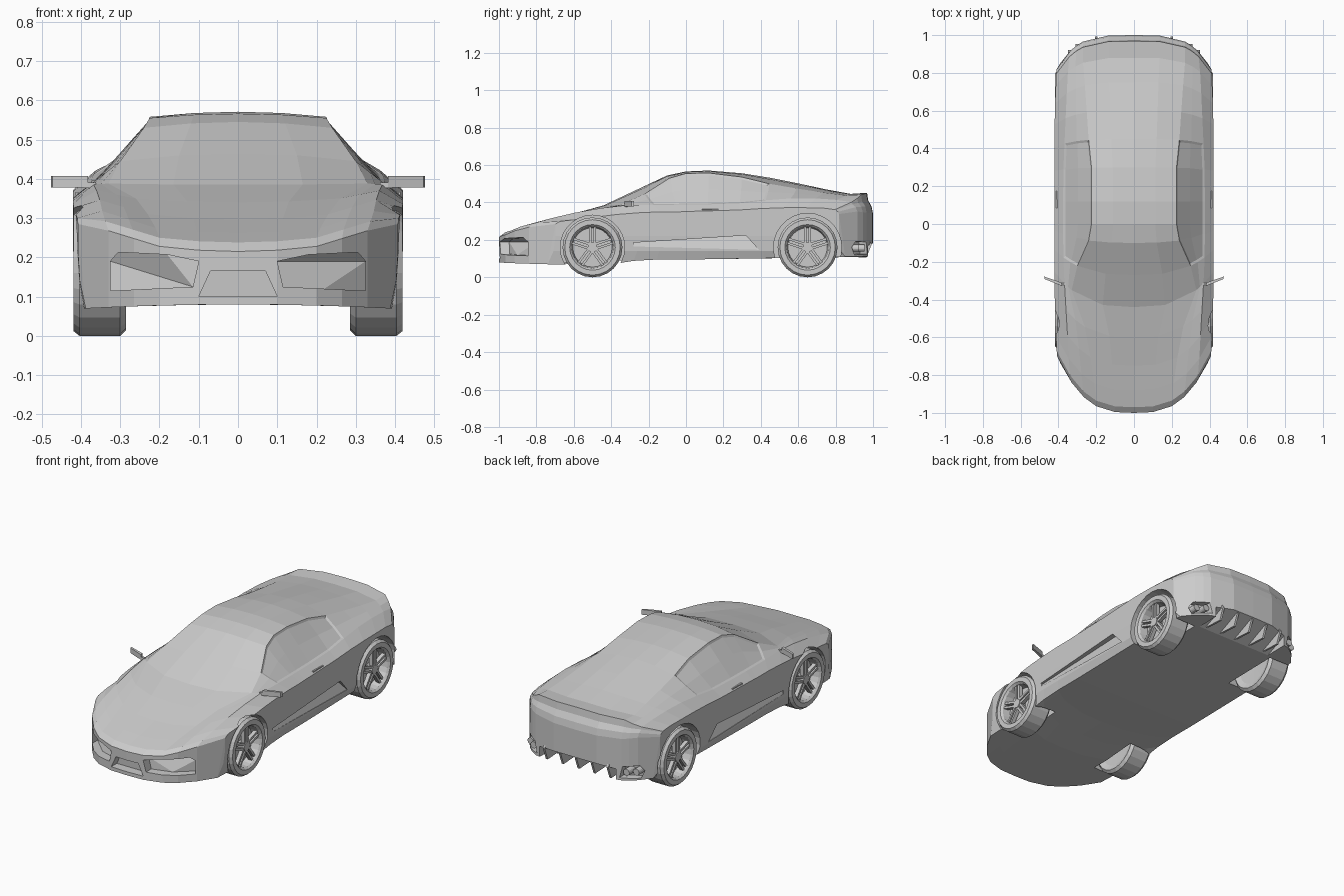
import bpy, bmesh, math
from mathutils import Matrix, Vector

if "Cube" in bpy.data.objects:
    bpy.data.objects.remove(bpy.data.objects["Cube"])


def finish(name, bm):
    bmesh.ops.recalc_face_normals(bm, faces=bm.faces)
    me = bpy.data.meshes.new(name)
    bm.to_mesh(me)
    bm.free()
    ob = bpy.data.objects.new(name, me)
    bpy.context.collection.objects.link(ob)
    return ob


def solid(name, ring_a, ring_b):
    """Closed solid between two matching rings of 3D points."""
    bm = bmesh.new()
    a = [bm.verts.new(p) for p in ring_a]
    b = [bm.verts.new(p) for p in ring_b]
    n = len(a)
    for i in range(n):
        bm.faces.new((a[i], a[(i + 1) % n], b[(i + 1) % n], b[i]))
    bm.faces.new(a)
    bm.faces.new(b)
    return finish(name, bm)


def add_box(bm, size, mat):
    bmesh.ops.create_cube(bm, size=1, matrix=mat @ Matrix.Diagonal((*size, 1)))


def add_tube(bm, r, depth, loc, axis, seg):
    rot = Matrix.Rotation(math.pi / 2, 4, axis)
    bmesh.ops.create_cone(bm, cap_ends=True, segments=seg, radius1=r, radius2=r,
                          depth=depth, matrix=Matrix.Translation(loc) @ rot)


def bow(y, x):
    """Plan curvature: every section sweeps back (front) or forward (rear) at the sides."""
    t = abs(x) / 0.42
    return 0.33 * abs(y) ** 0.7 * t ** 3 if y < 0 else -0.2 * y * y * t ** 4


# Body sections: y, top z, roof/hood edge x z, belt x z, shoulder z
SECTIONS = [
    (-1.0, .215, .20, .228, .330, .268, .285),
    (-.97, .238, .20, .250, .338, .292, .300),
    (-.88, .262, .21, .275, .346, .318, .308),
    (-.75, .296, .23, .310, .352, .346, .322),
    (-.60, .340, .26, .350, .360, .370, .336),
    (-.44, .385, .33, .388, .368, .386, .345),
    (-.27, .465, .30, .445, .374, .387, .350),
    (-.10, .545, .24, .530, .375, .388, .350),
    (.00, .566, .225, .555, .375, .388, .352),
    (.12, .571, .225, .558, .375, .390, .355),
    (.30, .556, .225, .536, .374, .396, .360),
    (.45, .532, .24, .500, .368, .412, .368),
    (.60, .502, .25, .475, .362, .422, .372),
    (.75, .470, .26, .453, .356, .422, .372),
    (.88, .446, .27, .438, .350, .414, .370),
    (.968, .452, .27, .442, .342, .402, .362),
    (.974, .412, .27, .405, .342, .390, .358),
    (.992, .378, .27, .380, .340, .375, .350),
    (1.0, .340, .27, .345, .338, .352, .338),
]


def half_section(y, zt, a, za, b, zb, zc):
    w = .42 - .012 * max(0, (-y - .7) / .3) - .01 * max(0, (y - .7) / .3)
    low = .08 if y < -.6 else min(.095, .08 + (y + .6) * .05) + max(0, y) * .015
    m = (a + b) / 2
    xs = [w - .02, b, m, a, a / 2, 0]
    pts = [(0, zt), (a / 2, zt * .75 + za * .25), (a, za), (m, (za + zb) / 2), (b, zb),
           (w, zc), (w, .22), (w - .005, .14)]
    pts += [(x, low - (.012 * (x / .42) ** 2 if y < -.5 else 0)) for x in xs]
    return [Vector((x, y + bow(y, x), z)) for x, z in pts]


# Body shell
bm = bmesh.new()
rings = []
for s in SECTIONS:
    h = half_section(*s)
    full = h + [Vector((-p.x, p.y, p.z)) for p in h[-2:0:-1]]
    rings.append([bm.verts.new(p) for p in full])
n = len(rings[0])
windows = {1: [], -1: []}
for k in range(len(rings) - 1):
    for i in range(n):
        j = (i + 1) % n
        f = bm.faces.new((rings[k][i], rings[k][j], rings[k + 1][j], rings[k + 1][i]))
        if 6 <= k <= 10:
            if i in (2, 3):
                windows[1].append(f)
            elif i in (n - 3, n - 4):
                windows[-1].append(f)
for r in (rings[0], rings[-1]):
    for i in range(6):
        q = (i, i + 1, 12 - i, 13 - i)
        bm.faces.new([r[v] for v in q])
        bm.faces.new([r[-v % n] for v in q])
bmesh.ops.recalc_face_normals(bm, faces=bm.faces)
for fs in windows.values():
    bmesh.ops.inset_region(bm, faces=fs, thickness=.012, depth=-.005, use_even_offset=True)
body = finish("car_body", bm)


def cut(cutter):
    cutter.hide_render = True
    mod = body.modifiers.new("cut", 'BOOLEAN')
    mod.operation, mod.solver, mod.object = 'DIFFERENCE', 'EXACT', cutter
    bpy.context.view_layer.objects.active = body
    bpy.ops.object.modifier_apply(modifier=mod.name)
    bpy.data.objects.remove(cutter)


# Grille and lamp openings in bumper faces
def face_cut(poly, s, end, depth):
    cut(solid("opening_cutter", [(s * x, end * 1.1, z) for x, z in poly],
              [(s * x, end * (1 - depth) + bow(end, x), z) for x, z in poly]))


INTAKE = [(.10, .19), (.115, .125), (.22, .12), (.325, .115), (.325, .19), (.305, .213), (.18, .207)]
EXHAUST = [(.26, .125), (.35, .12), (.362, .16), (.345, .192), (.275, .188)]
face_cut([(-.10, .10), (.10, .10), (.07, .165), (-.07, .165)], 1, -1, .05)
for s in (1, -1):
    face_cut(INTAKE, s, -1, .05)
    face_cut(EXHAUST, s, 1, .04)
    # Side scoop, deepest along its upper edge
    scoop = [(-.28, .185, .404), (.32, .224, .390), (.39, .147, .412), (-.28, .165, .416)]
    cut(solid("scoop_cutter", [(s * .5, y, z) for y, z, x in scoop],
              [(s * x, y, z) for y, z, x in scoop]))
    # Wheel arches
    for y, r in ((-.5, .172), (.65, .182)):
        bm = bmesh.new()
        add_tube(bm, r, .3, (s * .415, y, .16), 'Y', 28)
        cut(finish("arch_cutter", bm))

# Diffuser channel and its fins
channel = [(.82, .1), (1.06, .21), (1.06, 0), (.82, 0)]
cut(solid("diffuser_cutter", [(-.24, y, z) for y, z in channel], [(.24, y, z) for y, z in channel]))
fin = [(.83, .112), (.985, .19), (.992, .175), (.965, .105)]
for i in range(-2, 3):
    solid("diffuser_fin", [(i * .1 - .006, y, z) for y, z in fin], [(i * .1 + .006, y, z) for y, z in fin])

# Wheel: lathed tyre and rim, paired spokes, hub
bm = bmesh.new()
PROFILE = [(0, -.05), (.115, -.055), (.145, -.067), (.16, -.052), (.16, .052), (.148, .067),
           (.122, .067), (.112, .056), (.105, .012), (0, .012)]
vs = [bm.verts.new((x, 0, r)) for r, x in PROFILE]
es = [bm.edges.new(p) for p in zip(vs, vs[1:])]
bmesh.ops.spin(bm, geom=vs + es, cent=(0, 0, 0), axis=(1, 0, 0), angle=2 * math.pi, steps=24)
bmesh.ops.remove_doubles(bm, verts=bm.verts, dist=1e-4)
for k in range(5):
    rot = Matrix.Rotation(k * 2 * math.pi / 5, 4, 'X')
    for off in (-.012, .012):
        add_box(bm, (.022, .013, .095), rot @ Matrix.Translation((.04, off, .063)))
add_tube(bm, .026, .05, (.03, 0, 0), 'Y', 12)
wheel = finish("wheel_front_right", bm)
wheel.location = (.352, -.5, .16)
for name, s, y in (("front_left", -1, -.5), ("rear_right", 1, .65), ("rear_left", -1, .65)):
    w = bpy.data.objects.new("wheel_" + name, wheel.data)
    bpy.context.collection.objects.link(w)
    w.location = (s * .352, y, .16)
    w.rotation_euler.z = 0 if s > 0 else math.pi

# Mirrors, door handles and exhaust tips
for s, side in ((1, "right"), (-1, "left")):
    a = [(.382, -.328), (.472, -.292), (.476, -.278), (.384, -.310)]
    solid("mirror_" + side, [(s * x, y, .378) for x, y in a], [(s * x, y, .407) for x, y in a])
    bm = bmesh.new()
    add_box(bm, (.03, .012, .014), Matrix.Translation((s * .377, -.318, .384)))
    finish("mirror_stalk_" + side, bm)
    bm = bmesh.new()
    add_box(bm, (.012, .09, .008), Matrix.Translation((s * .408, .13, .362)))
    finish("door_handle_" + side, bm)
    bm = bmesh.new()
    for x in (.292, .332):
        add_tube(bm, .019, .07, (s * x, .965 + bow(1, x), .156), 'X', 14)
    finish("exhaust_" + side, bm)
